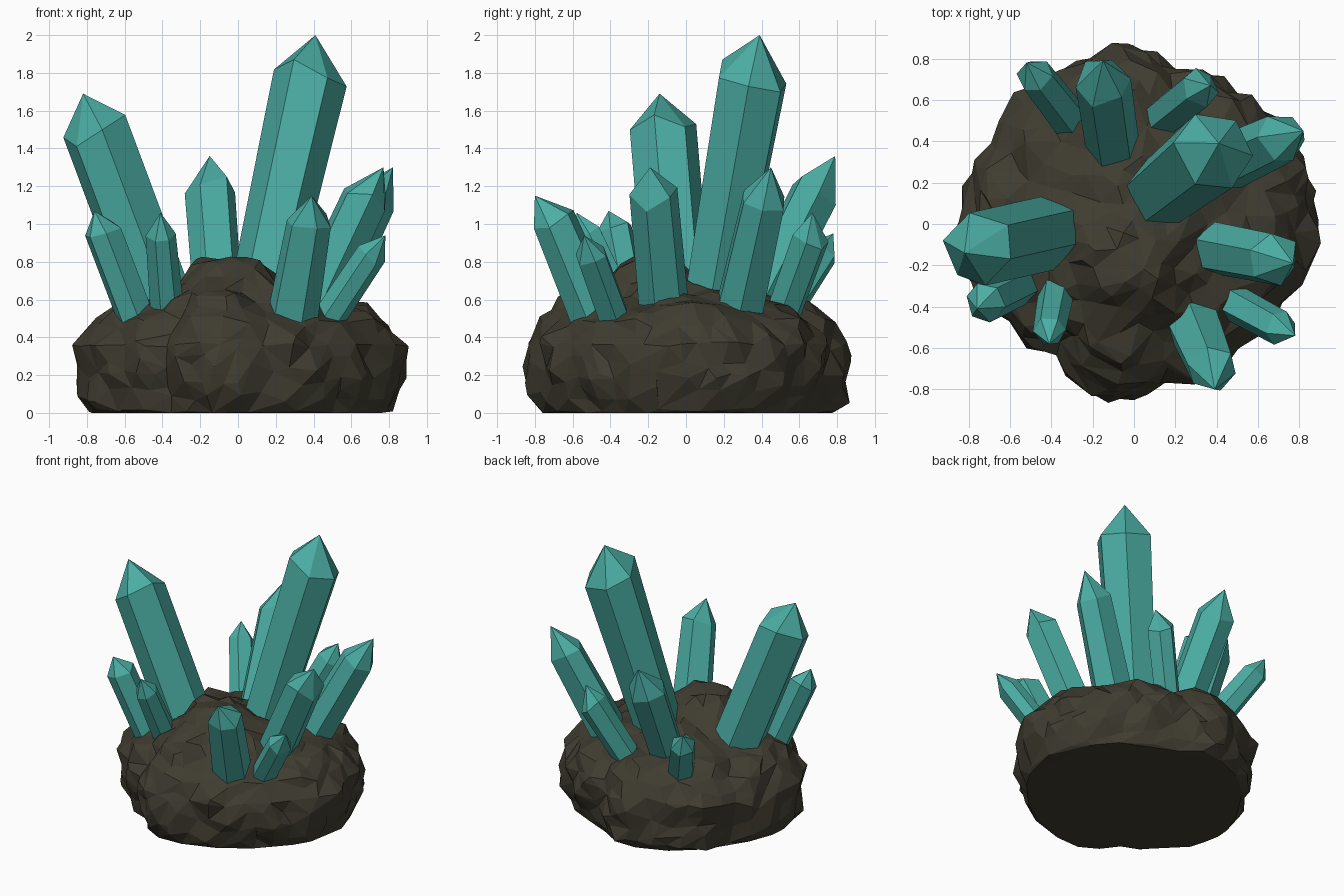
import bpy, bmesh, math, random
from mathutils import Vector, noise

random.seed(4)
cube = bpy.data.objects.get("Cube")
if cube:
    bpy.data.objects.remove(cube, do_unlink=True)


def make_material(name, color):
    mat = bpy.data.materials.new(name)
    mat.use_nodes = True
    mat.diffuse_color = color
    bsdf = next(n for n in mat.node_tree.nodes if n.type == 'BSDF_PRINCIPLED')
    bsdf.inputs["Base Color"].default_value = color
    return mat


def make_object(name, bm, mat):
    bmesh.ops.recalc_face_normals(bm, faces=bm.faces)
    mesh = bpy.data.meshes.new(name)
    bm.to_mesh(mesh)
    bm.free()
    mesh.materials.append(mat)
    obj = bpy.data.objects.new(name, mesh)
    bpy.context.collection.objects.link(obj)
    return obj


teal = make_material("crystal teal", (0.07, 0.42, 0.37, 1))
brown = make_material("dark rock", (0.05, 0.046, 0.03, 1))

# Rock plan outline (radius every 15 degrees) and side profile (radius share, height)
OUTLINE = [.89, .88, .87, .84, .81, .79, .88, .86, .85, .85, .80, .84,
           .87, .86, .82, .79, .75, .85, .86, .81, .82, .81, .83, .89]
PROFILE = [(0, .69), (.3, .67), (.52, .63), (.73, .58), (.89, .49),
           (.99, .36), (1, .2), (.96, .07), (.91, 0), (0, 0)]


def outline_radius(angle):
    pos = (angle / math.tau % 1) * len(OUTLINE)
    i = int(pos) % len(OUTLINE)
    f = pos - int(pos)
    return OUTLINE[i] * (1 - f) + OUTLINE[(i + 1) % len(OUTLINE)] * f


def profile_point(share):
    pts = [Vector(p) for p in PROFILE]
    lengths = [(b - a).length for a, b in zip(pts, pts[1:])]
    left = share * sum(lengths)
    for a, b, length in zip(pts, pts[1:], lengths):
        if left <= length:
            return a.lerp(b, left / length)
        left -= length
    return pts[-1]


def mound(x, y, cx, cy, size):
    d = math.hypot(x - cx, y - cy) / size
    return math.exp(-d ** 4)


# Rock base: a sphere reshaped to the profile, roughened, then reduced to uneven facets
bm = bmesh.new()
bmesh.ops.create_icosphere(bm, subdivisions=5, radius=1)
for v in bm.verts:
    d = v.co.normalized()
    angle = math.atan2(d.y, d.x)
    share, z = profile_point(math.acos(max(-1, min(1, d.z))) / math.pi)
    r = share * outline_radius(angle)
    p = Vector((r * math.cos(angle), r * math.sin(angle), z))
    if z > 0:
        top = max(0, min(1, (z - .4) / .2))
        p.z += top * (.16 * mound(p.x, p.y, -.05, -.2, .27)
                      + .05 * mound(p.x, p.y, -.13, -.64, .2))
        cell = noise.voronoi(p * 5)[0]
        bump = .035 - .09 * cell[0] + .02 * noise.noise(p * 9)
        p += d * bump * min(1, z / .1 + .3)
        p.z = max(p.z, .004)
    v.co = p
rock = make_object("rock_base", bm, brown)
reduce = rock.modifiers.new("uneven facets", 'DECIMATE')
reduce.ratio = .16


# Crystals: six-sided tapered shaft with a pointed cap
def crystal(name, base, shoulder, tip, r_base, r_top, turn=0):
    base, shoulder, tip = Vector(base), Vector(shoulder), Vector(tip)
    axis = (shoulder - base).normalized()
    root = base - axis * .1
    side = axis.orthogonal().normalized()
    other = axis.cross(side)
    bm = bmesh.new()
    rings = [[], []]
    for i in range(6):
        a = math.radians(60 * i + turn) + random.uniform(-.1, .1)
        out = side * math.cos(a) + other * math.sin(a)
        rings[0].append(bm.verts.new(root + out * r_base))
        slip = axis * random.uniform(-.25, .25) * r_top
        rings[1].append(bm.verts.new(shoulder + out * r_top + slip))
    point = bm.verts.new(tip)
    for i in range(6):
        j = (i + 1) % 6
        bm.faces.new((rings[0][i], rings[0][j], rings[1][j], rings[1][i]))
        bm.faces.new((rings[1][i], rings[1][j], point))
    bm.faces.new(rings[0])
    make_object(name, bm, teal)


crystal("main_crystal", (.14, .16, .7), (.385, .355, 1.79), (.41, .39, 2), .17, .2, 10)
crystal("right_large_crystal", (-.44, -.05, .66), (-.75, -.12, 1.49), (-.82, -.14, 1.69), .18, .18)
crystal("back_centre_crystal", (-.11, .42, .65), (-.15, .69, 1.18), (-.15, .79, 1.36), .13, .135, 20)
crystal("right_outer_crystal", (-.56, -.3, .55), (-.72, -.38, .97), (-.76, -.41, 1.07), .1, .1)
crystal("right_front_crystal", (-.38, -.36, .6), (-.41, -.52, .95), (-.41, -.58, 1.06), .09, .08, 15)
crystal("front_crystal", (.29, -.48, .5), (.38, -.7, 1.02), (.39, -.8, 1.15), .14, .12)
crystal("front_left_crystal", (.48, -.38, .5), (.7, -.5, .83), (.78, -.54, .94), .09, .085, 25)
crystal("left_crystal", (.42, -.12, .6), (.68, -.17, 1.15), (.77, -.19, 1.3), .135, .13)
crystal("back_left_large_crystal", (.46, .3, .6), (.72, .42, 1.14), (.82, .45, 1.3), .14, .125, 20)
crystal("back_left_crystal", (.17, .54, .6), (.32, .66, .93), (.37, .67, 1.06), .095, .1)
crystal("back_right_crystal", (-.34, .54, .58), (-.48, .72, .85), (-.52, .78, .95), .1, .09, 10)
